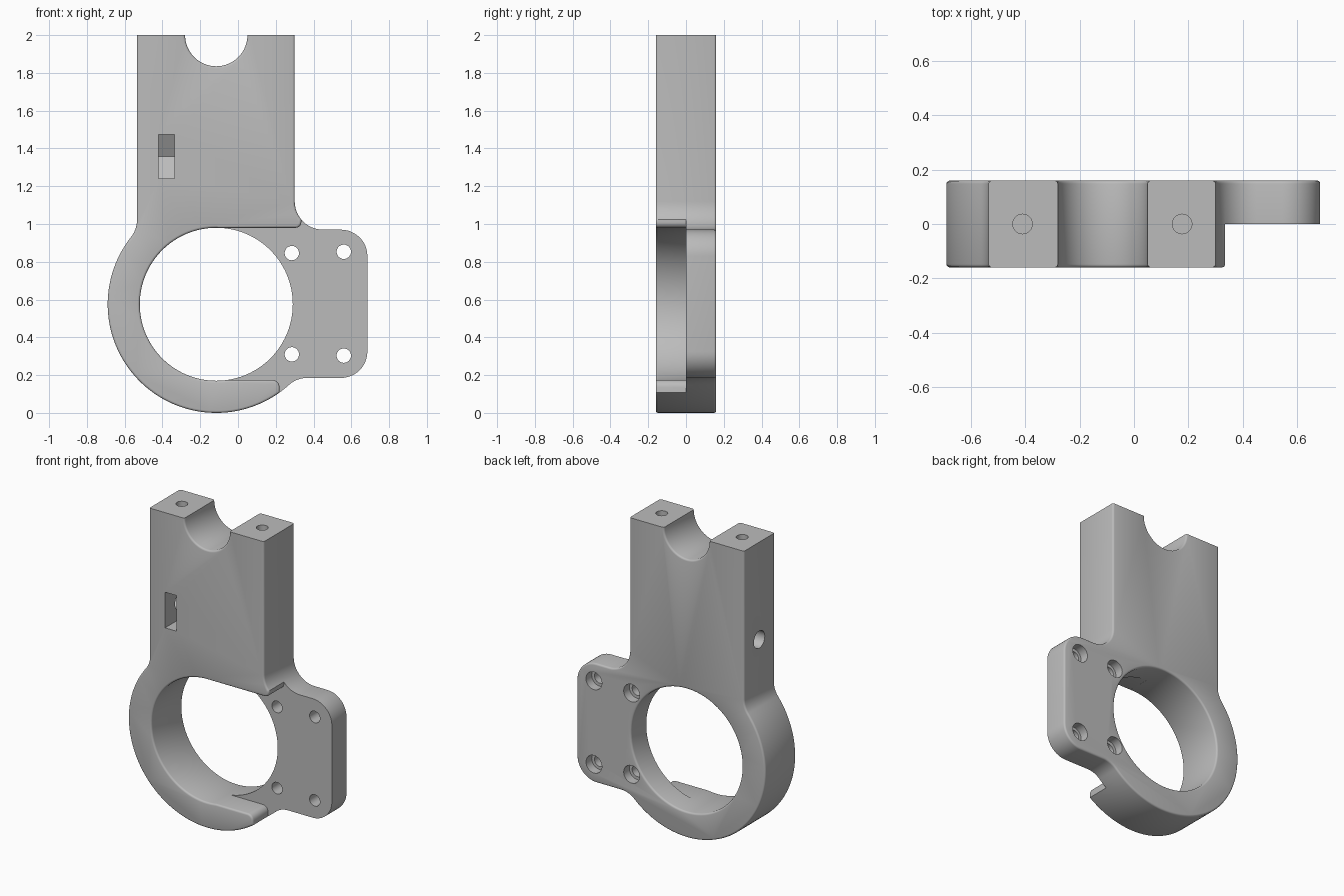
import bpy, bmesh, math
from math import cos, sin, radians
from mathutils import Vector

cube = bpy.data.objects.get("Cube")
if cube:
    bpy.data.objects.remove(cube, do_unlink=True)

HALF = 0.16            # half thickness
SOFT = 0.012           # rounding of the rims
RING = (-0.115, 0.575)


def arc(c, r, a0, a1, n=12):
    """Points along an arc, angles in degrees."""
    steps = [radians(a0 + (a1 - a0) * i / n) for i in range(n + 1)]
    return [(c[0] + r * cos(a), c[1] + r * sin(a)) for a in steps]


def circle(c, r, n=48):
    return arc(c, r, 0, 360, n)[:-1]


def offset(points, d):
    """Move a counter-clockwise outline outwards by d."""
    out = []
    for i, p in enumerate(points):
        p, a, b = Vector(p), Vector(points[i - 1]), Vector(points[(i + 1) % len(points)])
        e, f = (p - a).normalized(), (b - p).normalized()
        n1, n2 = Vector((e.y, -e.x)), Vector((f.y, -f.x))
        out.append(p + (n1 + n2) * d / (1 + n1.dot(n2)))
    return out


def prism(name, points, levels, axis="y"):
    """Loft an outline through (depth, offset) levels along an axis."""
    place = {"y": lambda u, v, t: (u, t, v),
             "x": lambda u, v, t: (t, u, v),
             "z": lambda u, v, t: (u, v, t)}[axis]
    bm = bmesh.new()
    rings = [[bm.verts.new(place(q[0], q[1], t)) for q in offset(points, d)]
             for t, d in levels]
    n = len(points)
    for r, s in zip(rings, rings[1:]):
        for i in range(n):
            j = (i + 1) % n
            bm.faces.new((r[i], r[j], s[j], s[i]))
    bm.faces.new(rings[0])
    bm.faces.new(rings[-1])
    bmesh.ops.recalc_face_normals(bm, faces=bm.faces)
    mesh = bpy.data.meshes.new(name)
    bm.to_mesh(mesh)
    bm.free()
    ob = bpy.data.objects.new(name, mesh)
    bpy.context.collection.objects.link(ob)
    return ob


def rim(sign):
    """Front rim levels; sign -1 rounds a solid, +1 flares a cutter."""
    return [(-HALF + SOFT * (1 - sin(radians(a))), sign * SOFT * (1 - cos(radians(a))))
            for a in (90, 60, 30, 0)]


def both(levels):
    return levels + [(-t, d) for t, d in reversed(levels)]


def flare():
    return [(-0.3, SOFT)] + rim(1)


# Overall silhouette: column, ring and side plate with blended corners
outline = ([(0.30, 2.1), (-0.535, 2.1)]
           + arc((-0.675, 1.02), 0.14, 0, -38.4)
           + arc(RING, 0.575, 141.6, 312.2, 60)[1:]
           + arc((0.365, 0.045), 0.14, 132.2, 90)[1:]
           + arc((0.545, 0.325), 0.14, -90, 0)
           + arc((0.545, 0.83), 0.14, 0, 90)
           + arc((0.45, 1.12), 0.15, 270, 180))
body = prism("clamp_bracket", outline, both(rim(-1)))

cutters = []


def cut(*args, **kw):
    cutters.append(prism(*args, **kw))


# Flat top and cradle
cut("top_trim", [(-1, 2), (1, 2), (1, 2.5), (-1, 2.5)], [(-1, 0), (1, 0)])
cut("cradle_cutter", circle((RING[0], 2.0), 0.165, 64), both(flare()))

# Main bore
cut("bore_cutter", circle(RING, 0.405, 96), both(flare()))

# Front recess that thins the side plate to half depth
recess = ([(-0.1, 0.175)] + arc((0.18, 0.135), 0.04, 90, 0, 6)
          + [(0.22, -0.2), (1, -0.2), (1, 1.4), (0.335, 1.4)]
          + arc((0.305, 1.01), 0.03, 0, -90, 6) + [(-0.1, 0.98)])
recess.reverse()
area = sum(a[0] * b[1] - b[0] * a[1] for a, b in zip(recess, recess[1:] + recess[:1]))
if area < 0:
    recess.reverse()
cut("recess_cutter", recess, flare() + [(0, 0)])

# Plate screw holes with counterbores at the back
for x, dz in ((0.285, 0.268), (0.56, 0.275)):
    for s in (-1, 1):
        c = (x, 0.578 + s * dz)
        cut("plate_hole_cutter", circle(c, 0.038, 32), [(-0.3, 0), (0.3, 0)])
        cut("counterbore_cutter", circle(c, 0.058, 32), [(0.1, 0), (0.3, 0)])

# Nut slot, pointed at its deep end, and its side screw hole
cut("nut_slot_cutter", [(-0.3, 1.24), (0.068, 1.24), (0.136, 1.3575),
                        (0.068, 1.475), (-0.3, 1.475)],
    [(-0.42, 0), (-0.335, 0)], axis="x")
cut("side_hole_cutter", circle((0, 1.3575), 0.057, 32), [(-0.8, 0), (-0.25, 0)], axis="x")

# Screw holes in the top faces
for x in (-0.41, 0.177):
    cut("top_hole_cutter", circle((x, 0), 0.036, 32), [(1.6, 0), (2.3, 0)], axis="z")

bpy.ops.object.select_all(action="DESELECT")
bpy.context.view_layer.objects.active = body
body.select_set(True)
for c in cutters:
    c.hide_render = True
    m = body.modifiers.new(c.name, "BOOLEAN")
    m.operation, m.solver, m.object = "DIFFERENCE", "EXACT", c
    bpy.ops.object.modifier_apply(modifier=m.name)
    bpy.data.objects.remove(c, do_unlink=True)

# Single grey finish
grey = bpy.data.materials.new("plain_grey")
grey.use_nodes = True
colour = (0.5, 0.5, 0.5, 1)
grey.diffuse_color = colour
grey.node_tree.nodes["Principled BSDF"].inputs["Base Color"].default_value = colour
body.data.materials.clear()
body.data.materials.append(grey)
for p in body.data.polygons:
    p.material_index = 0

bpy.ops.object.shade_smooth_by_angle(angle=radians(32))
